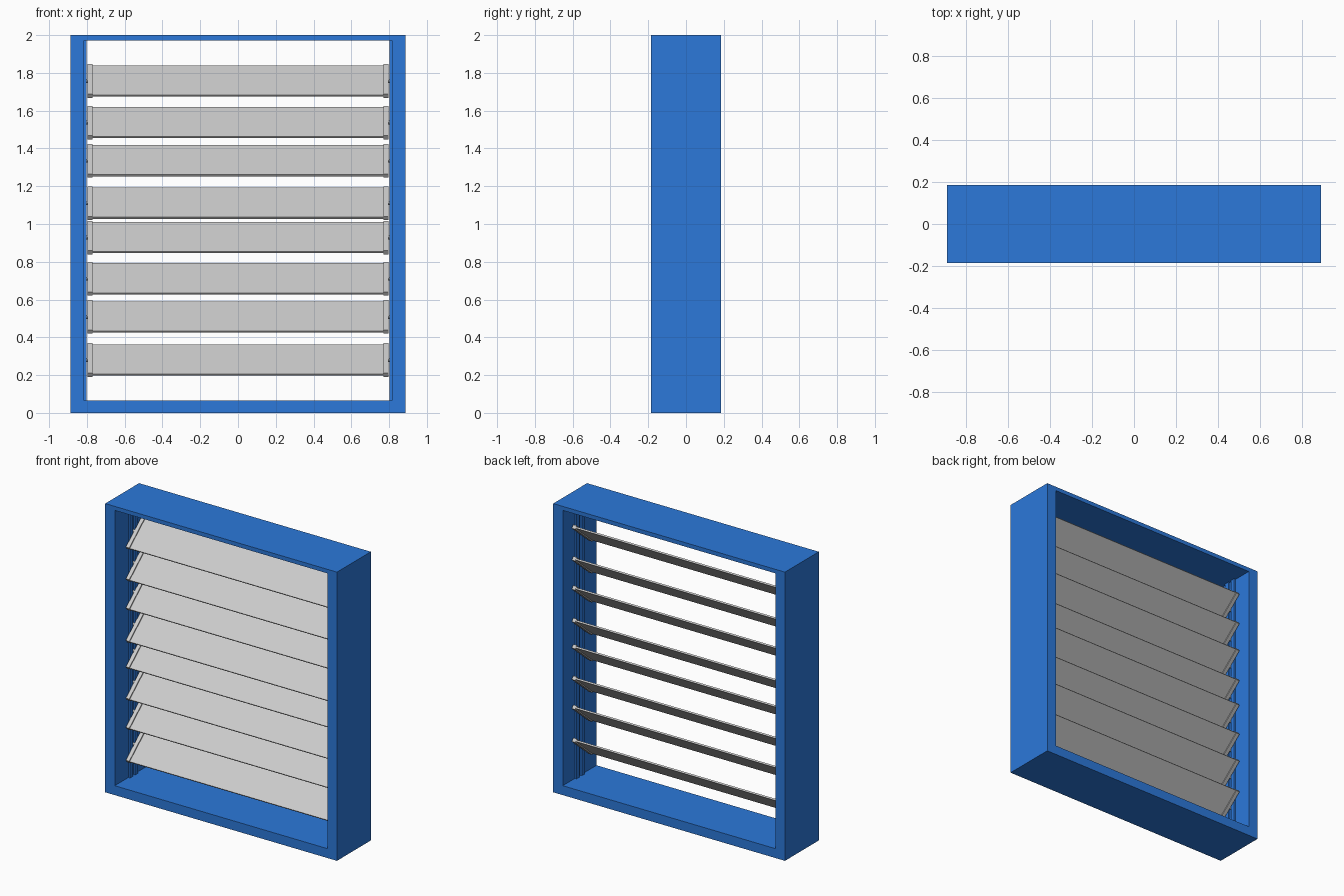
import bpy, math

if "Cube" in bpy.data.objects:
    bpy.data.objects.remove(bpy.data.objects["Cube"])

blue = bpy.data.materials.new("blue_paint")
blue.diffuse_color = (0.025, 0.19, 0.7, 1)
blue.use_nodes = True
blue.node_tree.nodes["Principled BSDF"].inputs["Base Color"].default_value = blue.diffuse_color


def box(name, x, y, z, mat=None):
    """Box from (min, max) ranges on each axis."""
    lo, hi = zip(x, y, z)
    bpy.ops.mesh.primitive_cube_add(size=1, location=[(a + b) / 2 for a, b in zip(lo, hi)])
    ob = bpy.context.object
    ob.name = name
    ob.scale = [b - a for a, b in zip(lo, hi)]
    bpy.ops.object.transform_apply(location=False, rotation=False, scale=True)
    if mat:
        ob.data.materials.append(mat)
    return ob


W, IN, D = 0.888, 0.815, 0.185      # outer half width, inner half width, half depth
SILL, HEAD = 0.065, 1.972
TILT = math.radians(40)
SLAT_Y = 0.011

# Outer frame
box("bottom_sill", (-W, W), (-D, D), (0, SILL), blue)
box("left_post", (-W, -IN), (-D, D), (SILL, 2), blue)
box("right_post", (IN, W), (-D, D), (SILL, HEAD), blue)
box("top_board", (-IN, W), (-D, D), (HEAD, 2), blue)

# Thin channel rails on the inner faces of the posts
for side, sx in (("left", -1), ("right", 1)):
    xr = sorted((sx * 0.802, sx * IN))
    for i, yr in enumerate(((-0.037, -0.005), (0.02, 0.052))):
        box(f"{side}_rail_{i + 1}", xr, yr, (SILL, HEAD), blue)

# Tilted louvre slats, each with end caps and pivot pins
for i, z in enumerate((0.28, 0.508, 0.71, 0.928, 1.11, 1.335, 1.537, 1.757)):
    def tilted(name, x, length, thick):
        ob = box(name, x, (SLAT_Y - length / 2, SLAT_Y + length / 2),
                 (z - thick / 2, z + thick / 2))
        ob.rotation_euler.x = TILT

    tilted(f"slat_{i + 1}", (-0.772, 0.772), 0.244, 0.011)
    for side, sx in (("left", -1), ("right", 1)):
        tilted(f"{side}_slat_cap_{i + 1}", sorted((sx * 0.77, sx * 0.796)), 0.246, 0.026)
        bpy.ops.mesh.primitive_cylinder_add(vertices=12, radius=0.01, depth=0.025,
                                            location=(sx * 0.805, SLAT_Y, z),
                                            rotation=(0, math.pi / 2, 0))
        bpy.context.object.name = f"{side}_pivot_pin_{i + 1}"
